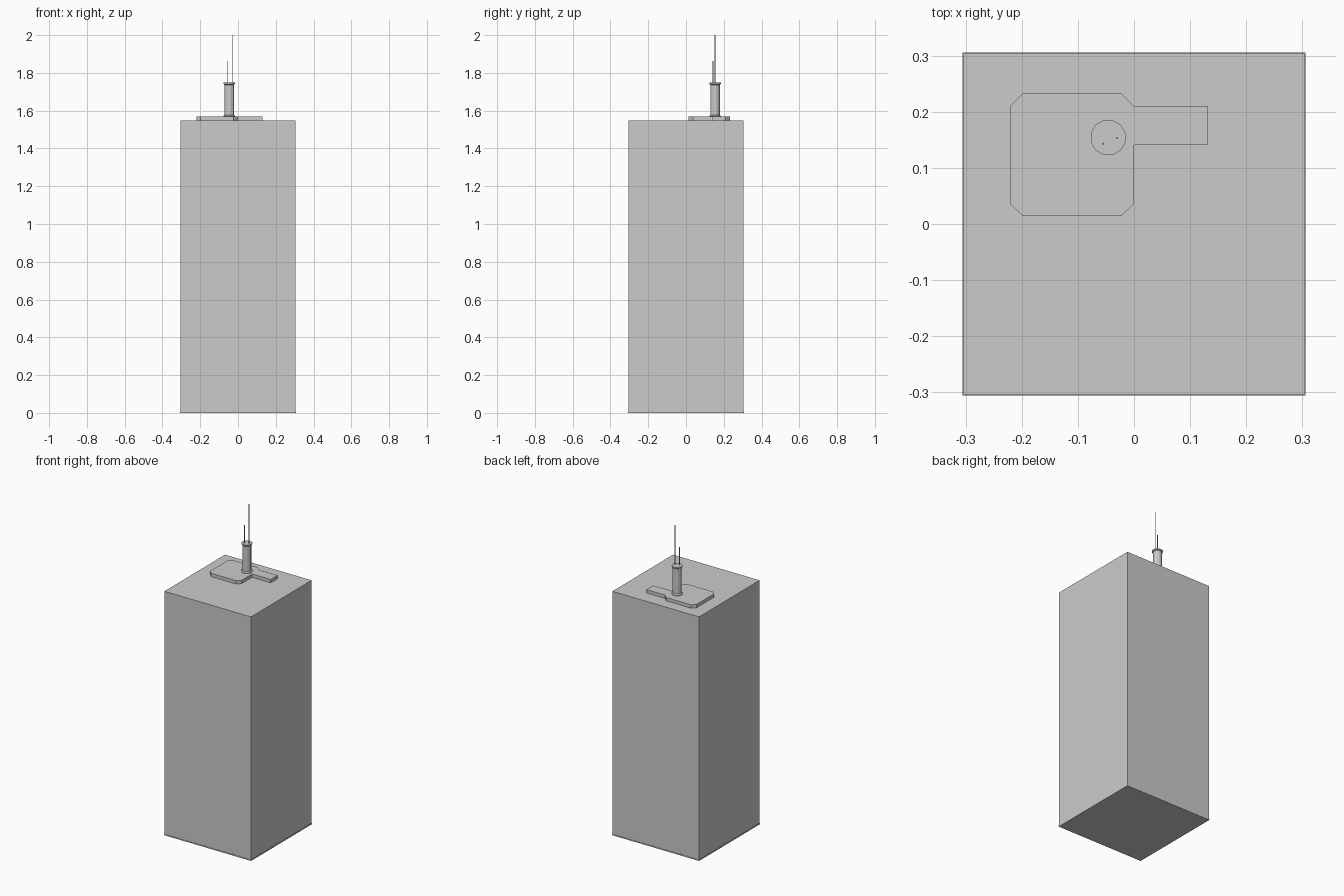
import bpy, bmesh
from math import cos, sin, pi

if "Cube" in bpy.data.objects:
    bpy.data.objects.remove(bpy.data.objects["Cube"])


def finish(name, bm):
    bmesh.ops.recalc_face_normals(bm, faces=bm.faces)
    mesh = bpy.data.meshes.new(name)
    bm.to_mesh(mesh)
    bm.free()
    obj = bpy.data.objects.new(name, mesh)
    bpy.context.collection.objects.link(obj)
    return obj


def prism(name, outline, z0, z1):
    bm = bmesh.new()
    face = bm.faces.new([bm.verts.new((x, y, z0)) for x, y in outline])
    top = bmesh.ops.extrude_face_region(bm, geom=[face], use_keep_orig=True)
    verts = [v for v in top["geom"] if isinstance(v, bmesh.types.BMVert)]
    bmesh.ops.translate(bm, verts=verts, vec=(0, 0, z1 - z0))
    return finish(name, bm)


def lathe(name, cx, cy, profile, sides):
    bm = bmesh.new()
    rings = [[bm.verts.new((cx + r * cos((i + .5) * 2 * pi / sides),
                            cy + r * sin((i + .5) * 2 * pi / sides), z))
              for i in range(sides)] for r, z in profile]
    for a, b in zip(rings, rings[1:]):
        for i in range(sides):
            j = (i + 1) % sides
            bm.faces.new((a[i], a[j], b[j], b[i]))
    bm.faces.new(rings[0])
    bm.faces.new(rings[-1])
    return finish(name, bm)


def square(h):
    return [(-h, -h), (h, -h), (h, h), (-h, h)]


# Tall pedestal with a thin foot
prism("pedestal_foot", square(0.306), 0, 0.007)
prism("pedestal", square(0.304), 0.007, 1.547)

# Chamfered plate with a side arm
plate = [(-0.198, 0.014), (-0.023, 0.014), (0, 0.036), (0, 0.141),
         (0.131, 0.141), (0.131, 0.21), (0, 0.21), (-0.023, 0.233),
         (-0.198, 0.233), (-0.221, 0.21), (-0.221, 0.036)]
prism("mounting_plate", plate, 1.547, 1.568)

# Flanged column
lathe("column", -0.046, 0.154,
      [(0.032, 1.568), (0.032, 1.572), (0.026, 1.578), (0.026, 1.737),
       (0.032, 1.742), (0.032, 1.748)], 12)

# Thin rods on top of the column
for name, x, y, top in (("short_rod", -0.055, 0.143, 1.862),
                        ("tall_rod", -0.03, 0.153, 2.0)):
    lathe(name, x, y, [(0.002, 1.748), (0.002, top)], 6)
